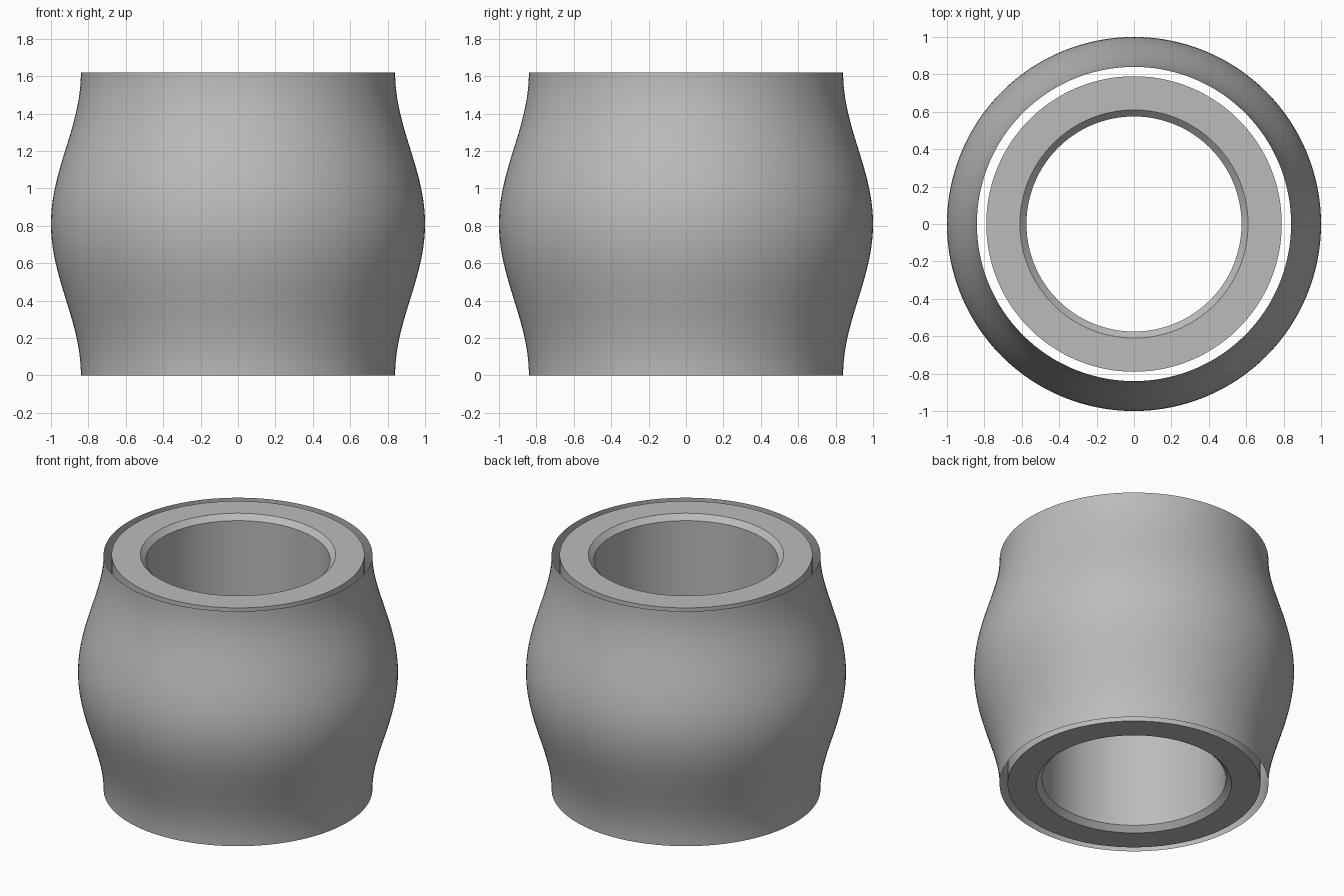
import bpy, bmesh, math

if "Cube" in bpy.data.objects:
    bpy.data.objects.remove(bpy.data.objects["Cube"])

SEG = 128
H = 1.62

grey = bpy.data.materials.new("plain_grey")
grey.diffuse_color = (0.5, 0.5, 0.5, 1)
grey.use_nodes = True
grey.node_tree.nodes["Principled BSDF"].inputs["Base Color"].default_value = grey.diffuse_color


def lathe(name, profile, closed):
    """Revolve (radius, z) points round the z axis."""
    bm = bmesh.new()
    rings = []
    for r, z in profile:
        rings.append([bm.verts.new((r * math.cos(2 * math.pi * i / SEG),
                                    r * math.sin(2 * math.pi * i / SEG), z))
                      for i in range(SEG)])
    n = len(rings)
    for k in range(n if closed else n - 1):
        a, b = rings[k], rings[(k + 1) % n]
        for i in range(SEG):
            j = (i + 1) % SEG
            bm.faces.new((a[i], a[j], b[j], b[i]))
    me = bpy.data.meshes.new(name)
    bm.to_mesh(me)
    bm.free()
    me.materials.append(grey)
    ob = bpy.data.objects.new(name, me)
    bpy.context.collection.objects.link(ob)
    bpy.ops.object.select_all(action='DESELECT')
    ob.select_set(True)
    bpy.context.view_layer.objects.active = ob
    bpy.ops.object.shade_smooth_by_angle(angle=math.radians(30))
    return ob


# thin bulging outer shell, open at both ends
N = 40
shell = [(0.92 - 0.08 * math.cos(2 * math.pi * k / N), H * k / N)
         for k in range(N + 1)]
lathe("outer_shell", shell, False)

# inner sleeve with chamfered bore
c = 0.035
sleeve = [(0.79, 0), (0.79, H), (0.575 + c, H), (0.575, H - c),
          (0.575, c), (0.575 + c, 0)]
lathe("inner_sleeve", sleeve, True)
